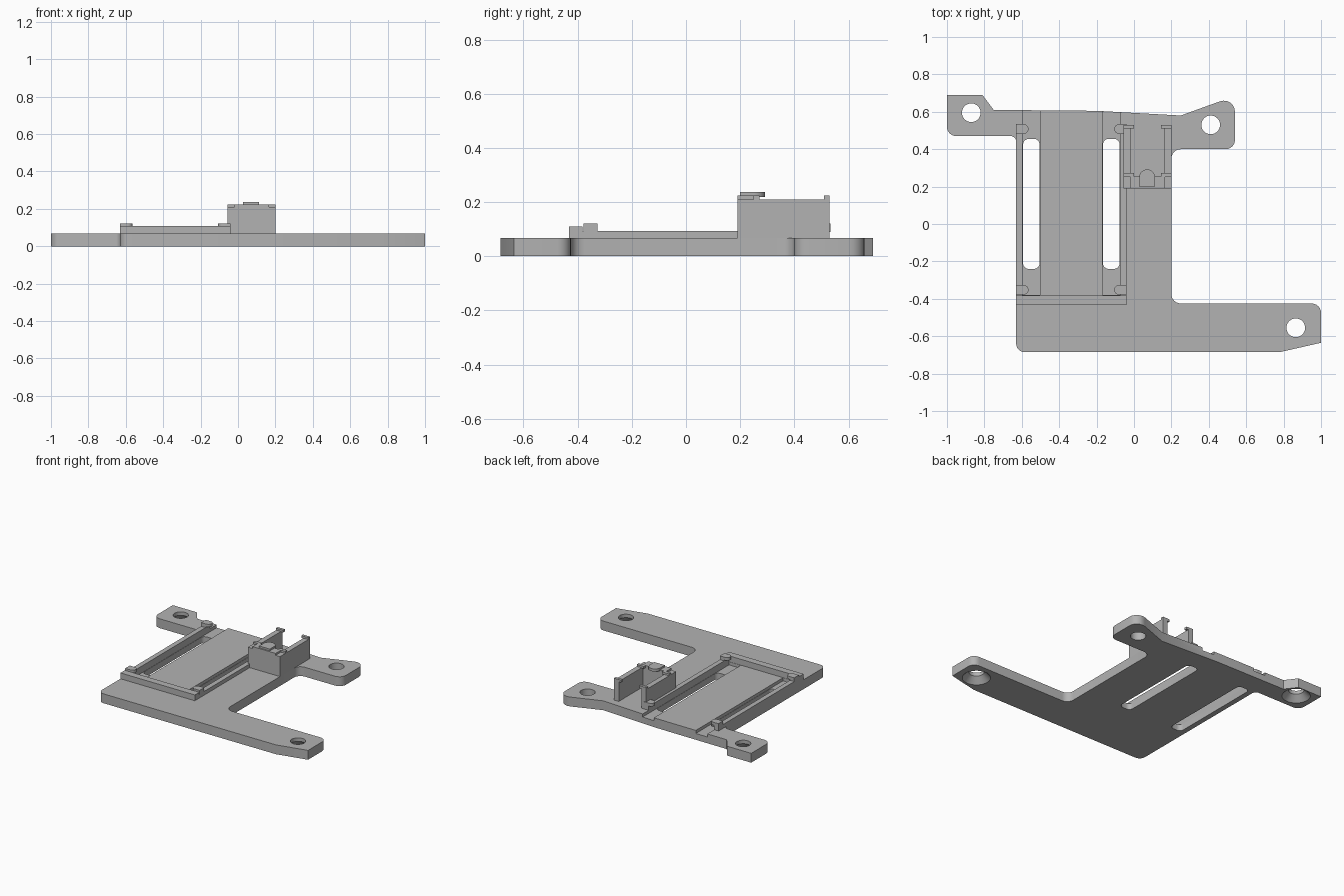
import bpy, bmesh, math
from mathutils import Vector

cube = bpy.data.objects.get("Cube")
if cube:
    bpy.data.objects.remove(cube, do_unlink=True)

grey = bpy.data.materials.new("light grey plastic")
grey.use_nodes = True
colour = (0.45, 0.45, 0.45, 1)
grey.diffuse_color = colour
grey.node_tree.nodes["Principled BSDF"].inputs["Base Color"].default_value = colour

PLATE, RAIL, BAR, CLIP = 0.067, 0.094, 0.109, 0.121
WALL, HOOK, KNOB = 0.21, 0.224, 0.237


def rounded(corners, steps=6):
    """Outline from (x, y, radius) corners, rounding those with a radius."""
    out = []
    for i, (x, y, r) in enumerate(corners):
        p = Vector((x, y))
        if r == 0:
            out.append(p)
            continue
        a = (Vector(corners[i - 1][:2]) - p).normalized()
        b = (Vector(corners[(i + 1) % len(corners)][:2]) - p).normalized()
        half = a.angle(b) / 2
        centre = p + (a + b).normalized() * (r / math.sin(half))
        start = p + a * (r / math.tan(half)) - centre
        end = p + b * (r / math.tan(half)) - centre
        sweep = start.angle_signed(end)
        for k in range(steps + 1):
            t = -sweep * k / steps
            out.append(centre + Vector((start.x * math.cos(t) - start.y * math.sin(t),
                                        start.x * math.sin(t) + start.y * math.cos(t))))
    return out


def add_object(name, bm):
    bmesh.ops.recalc_face_normals(bm, faces=bm.faces)
    mesh = bpy.data.meshes.new(name)
    bm.to_mesh(mesh)
    bm.free()
    mesh.materials.append(grey)
    ob = bpy.data.objects.new(name, mesh)
    bpy.context.collection.objects.link(ob)
    return ob


def prism(name, outline, z0, z1):
    bm = bmesh.new()
    face = bm.faces.new([bm.verts.new((p[0], p[1], z0)) for p in outline])
    top = bmesh.ops.extrude_face_region(bm, geom=[face])["geom"]
    bmesh.ops.translate(bm, vec=(0, 0, z1 - z0),
                        verts=[v for v in top if isinstance(v, bmesh.types.BMVert)])
    return add_object(name, bm)


def box(name, x0, x1, y0, y1, z0, z1, r=0):
    corners = [(x0, y0, r), (x1, y0, r), (x1, y1, r), (x0, y1, r)]
    return prism(name, rounded(corners), z0, z1)


def cone(name, x, y, r0, r1, z0, z1):
    bm = bmesh.new()
    bmesh.ops.create_cone(bm, cap_ends=True, segments=32, radius1=r0, radius2=r1,
                          depth=z1 - z0)
    bmesh.ops.translate(bm, vec=(x, y, (z0 + z1) / 2), verts=bm.verts)
    return add_object(name, bm)


def cut(target, cutter):
    mod = target.modifiers.new("cut", "BOOLEAN")
    mod.operation = "DIFFERENCE"
    mod.solver = "EXACT"
    mod.object = cutter
    bpy.context.view_layer.objects.active = target
    bpy.ops.object.modifier_apply(modifier=mod.name)
    bpy.data.objects.remove(cutter, do_unlink=True)


# Base plate with three mounting lugs
plate = prism("base_plate", rounded([
    (-0.63, -0.685, 0.045), (0.78, -0.685, 0), (1, -0.635, 0), (1, -0.425, 0.05),
    (0.2, -0.425, 0.05), (0.2, 0.4, 0.05), (0.54, 0.4, 0.05), (0.54, 0.685, 0.06),
    (0.25, 0.58, 0), (-0.2, 0.605, 0), (-0.75, 0.61, 0), (-0.81, 0.69, 0),
    (-1, 0.69, 0), (-1, 0.47, 0.05), (-0.63, 0.47, 0.03)]), 0, PLATE)

# Shallow channels and through slots on both sides of the centre pad
for x0, x1 in ((-0.595, -0.503), (-0.168, -0.075)):
    cut(plate, box("channel_cutter", x0, x1, -0.38, 0.75, 0.045, 0.2))
    cut(plate, box("slot_cutter", x0 + 0.002, x1 - 0.002, -0.24, 0.455, -0.1, 0.2, 0.03))

# Screw holes, two of them countersunk from below
for x, y, sunk in ((-0.87, 0.595, True), (0.41, 0.53, False), (0.865, -0.555, True)):
    cut(plate, cone("hole_cutter", x, y, 0.05, 0.05, -0.1, 0.2))
    if sunk:
        cut(plate, cone("countersink_cutter", x, y, 0.097, 0.048, -0.005, 0.044))

# Raised frame around the tray
base = PLATE - 0.004
box("left_rail", -0.075, -0.04, -0.43, 0.53, base, RAIL)
box("right_rail", -0.63, -0.595, -0.43, 0.53, base, RAIL)
box("front_bar", -0.63, -0.04, -0.432, -0.382, base, BAR)

# Round-nosed clips over the rails
for side, outer, way in (("right", -0.63, 1), ("left", -0.04, -1)):
    for end, y in (("front", -0.352), ("rear", 0.508)):
        nose = outer + way * 0.04
        arc = [(nose + way * 0.026 * math.cos(t), y + 0.026 * math.sin(t))
               for t in [math.pi * (k / 10 - 0.5) for k in range(11)]]
        prism(f"{side}_{end}_clip", [(outer, y - 0.026)] + arc + [(outer, y + 0.026)],
              0.1, CLIP)
        box(f"{side}_{end}_clip_post", *sorted((outer, outer + way * 0.035)),
            y - 0.026, y + 0.026, RAIL - 0.004, 0.102)

# Upright holder, open at the back and top
box("holder_front_wall", -0.055, 0.2, 0.19, 0.253, base, WALL)
box("holder_front_lip", -0.018, 0.165, 0.19, 0.253, WALL - 0.004, HOOK)
for side, outer, way in (("right", -0.055, 1), ("left", 0.2, -1)):
    box(f"holder_{side}_wall", *sorted((outer, outer + way * 0.038)), 0.25, 0.53, base, WALL)
    hook = sorted((outer, outer + way * 0.055))
    box(f"holder_{side}_rear_hook", *hook, 0.51, 0.53, WALL - 0.003, HOOK)
    box(f"holder_{side}_front_hook", *hook, 0.25, 0.272, WALL - 0.003, HOOK)

# Round-ended tongue on the front wall
tip = [(0.07 + 0.042 * math.cos(t), 0.25 + 0.042 * math.sin(t))
       for t in [math.pi * k / 14 for k in range(15)]]
prism("holder_tongue", [(0.028, 0.2), (0.112, 0.2)] + tip, HOOK - 0.006, KNOB)

# Smooth the rounded walls, keep the edges crisp
bpy.ops.object.select_all(action="DESELECT")
for ob in bpy.context.collection.objects:
    if ob.type == "MESH":
        ob.select_set(True)
bpy.context.view_layer.objects.active = plate
bpy.ops.object.shade_smooth_by_angle(angle=math.radians(30))
